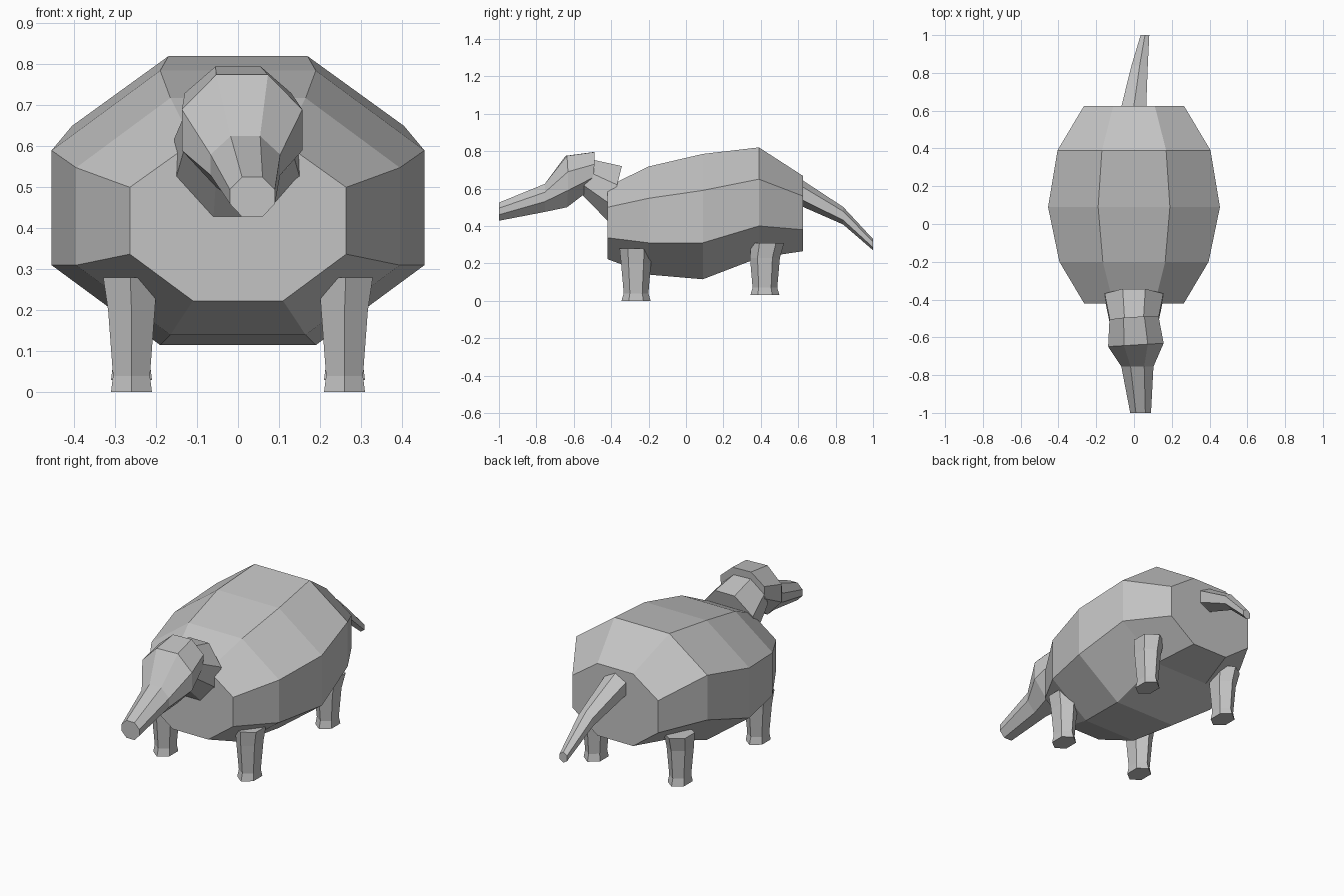
import bpy, bmesh, math
from mathutils import Vector

if "Cube" in bpy.data.objects:
    bpy.data.objects.remove(bpy.data.objects["Cube"])

GREY = (0.55, 0.55, 0.55, 1)
hide = bpy.data.materials.new("grey hide")
hide.use_nodes = True
hide.diffuse_color = GREY
hide.node_tree.nodes["Principled BSDF"].inputs["Base Color"].default_value = GREY


def loft(name, rings):
    """Skin a closed, capped tube over rings of equal point count."""
    bm = bmesh.new()
    loops = [[bm.verts.new(p) for p in ring] for ring in rings]
    n = len(loops[0])
    for a, b in zip(loops, loops[1:]):
        for i in range(n):
            j = (i + 1) % n
            bm.faces.new((a[i], a[j], b[j], b[i]))
    bm.faces.new(loops[0])
    bm.faces.new(loops[-1])
    bmesh.ops.recalc_face_normals(bm, faces=bm.faces)
    mesh = bpy.data.meshes.new(name)
    bm.to_mesh(mesh)
    bm.free()
    mesh.materials.append(hide)
    obj = bpy.data.objects.new(name, mesh)
    bpy.context.collection.objects.link(obj)
    return obj


def octagon(y, wide, narrow, top, upper, lower, bottom, cx=0, lean=0, yaw=0):
    """Eight-sided section; lean shifts the top back, yaw turns it."""
    right = [(narrow, top), (wide, upper), (wide, lower), (narrow, bottom)]
    outline = right + [(-x, z) for x, z in reversed(right)]
    mid = (top + bottom) / 2
    return [(cx + x, y + lean * (z - mid) + yaw * x, z) for x, z in outline]


# Barrel body
loft("body", [
    octagon(-0.42, 0.264, 0.11, 0.61, 0.50, 0.337, 0.223),
    octagon(-0.20, 0.395, 0.165, 0.718, 0.548, 0.31, 0.14),
    octagon(0.09, 0.455, 0.19, 0.785, 0.59, 0.31, 0.115),
    octagon(0.39, 0.405, 0.17, 0.82, 0.65, 0.40, 0.23),
    octagon(0.625, 0.265, 0.11, 0.668, 0.56, 0.38, 0.265),
])

# Neck rising out of the body
loft("neck", [
    octagon(-0.38, 0.155, 0.06, 0.72, 0.62, 0.51, 0.425, lean=0.25),
    octagon(-0.53, 0.125, 0.05, 0.755, 0.69, 0.615, 0.57, lean=0.3),
])

# Head and long snout, turned slightly sideways
loft("head", [
    octagon(-0.50, 0.13, 0.055, 0.795, 0.73, 0.66, 0.60, lean=0.08, yaw=0.06),
    octagon(-0.64, 0.147, 0.063, 0.775, 0.69, 0.59, 0.50, 0.01, yaw=0.06),
    octagon(-0.755, 0.085, 0.036, 0.625, 0.58, 0.53, 0.475, 0.018),
    octagon(-1.0, 0.055, 0.025, 0.525, 0.495, 0.46, 0.428, 0.035),
])


def hexagon(centre, rx, r2, axis):
    """Six-sided section with a point along y (legs) or z (tail)."""
    ring = []
    for k in range(6):
        a = math.pi / 3 * k
        s, c = math.sin(a) * rx / math.sin(math.pi / 3), math.cos(a) * r2
        ring.append(Vector(centre) + Vector((s, c, 0) if axis == "y" else (s, 0, c)))
    return ring


# Drooping tail
loft("tail", [
    hexagon((0, 0.56, 0.60), 0.07, 0.085, "z"),
    hexagon((0, 0.63, 0.57), 0.065, 0.07, "z"),
    hexagon((0.03, 0.84, 0.455), 0.043, 0.047, "z"),
    hexagon((0.058, 1.0, 0.30), 0.023, 0.03, "z"),
])


# Legs with flared feet
def leg(name, x, y, base, top, spread):
    s = 1 if x > 0 else -1
    loft(name, [
        hexagon((x, y, base), 0.05, 0.078, "y"),
        hexagon((x, y, base + 0.04), 0.045, 0.066, "y"),
        hexagon((x, y, base + 0.2), 0.057, 0.08, "y"),
        hexagon((x + s * 0.003, y + spread, top), 0.066, 0.088, "y"),
    ])


for side, x in (("left", 0.26), ("right", -0.26)):
    leg(f"front_{side}_leg", x, -0.267, 0.0, 0.28, 0.0)
    leg(f"rear_{side}_leg", x, 0.422, 0.03, 0.31, 0.015)
